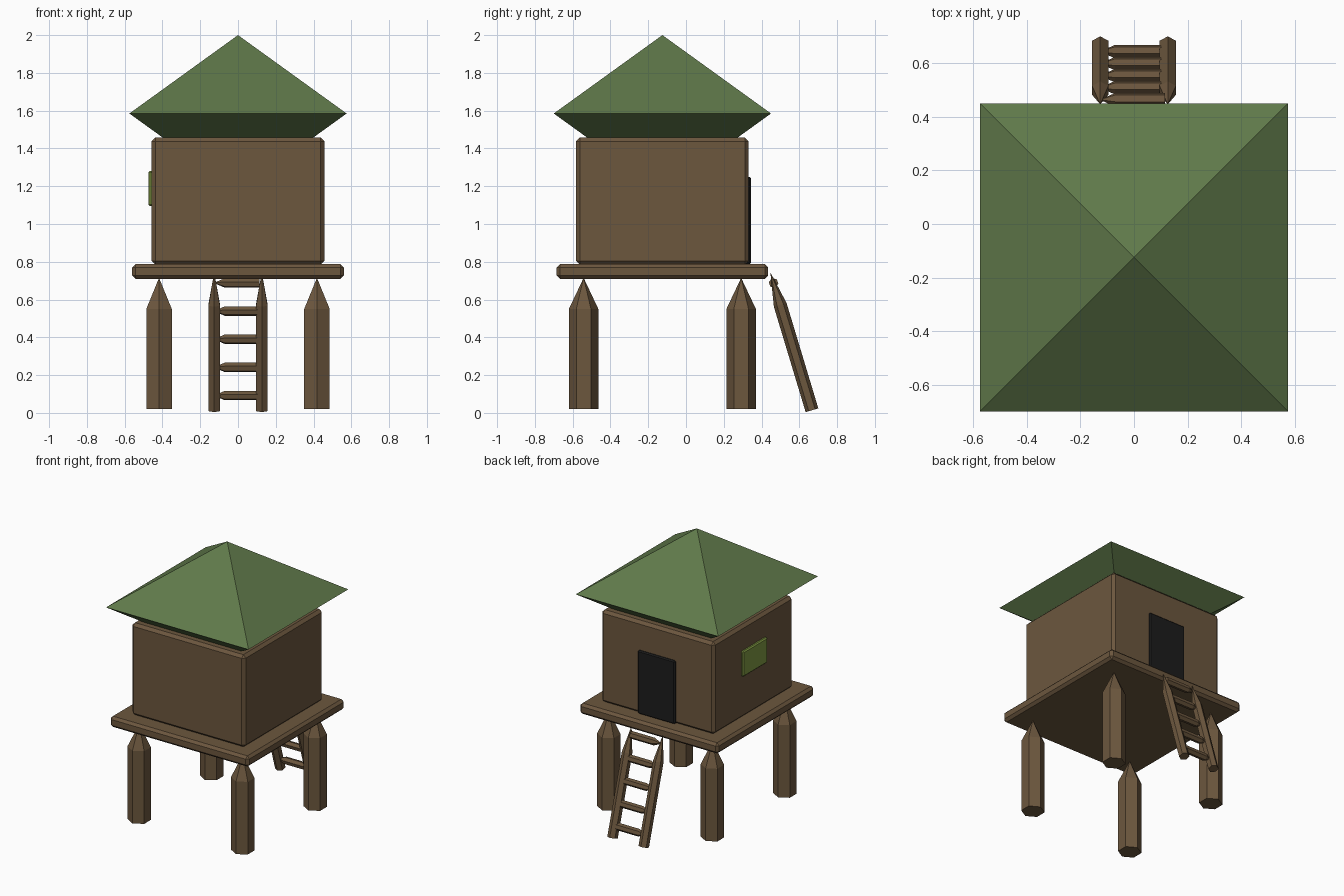
import bpy, bmesh, math
from mathutils import Matrix, Vector

if "Cube" in bpy.data.objects:
    bpy.data.objects.remove(bpy.data.objects["Cube"])


def material(name, rgb):
    m = bpy.data.materials.new(name)
    m.diffuse_color = (*rgb, 1)
    m.use_nodes = True
    m.node_tree.nodes["Principled BSDF"].inputs["Base Color"].default_value = m.diffuse_color
    return m


WOOD = material("brown wood", (0.150, 0.095, 0.048))
THATCH = material("roof green", (0.117, 0.192, 0.069))
PANE = material("window green", (0.215, 0.315, 0.055))
DARK = material("door black", (0.012, 0.012, 0.012))
CY = -0.125  # centre line of the hut in y


def finish(bm, name, mat):
    bmesh.ops.recalc_face_normals(bm, faces=bm.faces)
    me = bpy.data.meshes.new(name)
    bm.to_mesh(me)
    bm.free()
    me.materials.append(mat)
    ob = bpy.data.objects.new(name, me)
    bpy.context.collection.objects.link(ob)
    return ob


def box(name, lo, hi, mat, bevel):
    lo, hi = Vector(lo), Vector(hi)
    bm = bmesh.new()
    bmesh.ops.create_cube(bm, size=1, matrix=Matrix.Translation((lo + hi) / 2)
                          @ Matrix.Diagonal((*(hi - lo), 1)))
    bmesh.ops.bevel(bm, geom=bm.edges[:], offset=bevel, segments=1,
                    profile=0.5, affect='EDGES')
    return finish(bm, name, mat)


def stake(name, base, axis, vertex_dir, radius, body, tip):
    """Six-sided post from base along axis, ending in a pointed tip."""
    base, w = Vector(base), Vector(axis).normalized()
    u = Vector(vertex_dir)
    u = (u - w * u.dot(w)).normalized()
    v = w.cross(u)
    bm = bmesh.new()
    rings = []
    for h in (0, body):
        rings.append([bm.verts.new(base + w * h + radius * (
            u * math.cos(i * math.pi / 3) + v * math.sin(i * math.pi / 3)))
            for i in range(6)])
    point = bm.verts.new(base + w * (body + tip))
    low, high = rings
    bm.faces.new(low)
    for i in range(6):
        j = (i + 1) % 6
        bm.faces.new((low[i], low[j], high[j], high[i]))
        bm.faces.new((high[i], high[j], point))
    return finish(bm, name, WOOD)


# Hut body and deck
box("hut_walls", (-0.457, CY - 0.457, 0.785), (0.457, CY + 0.457, 1.458), WOOD, 0.02)
box("deck", (-0.56, CY - 0.56, 0.71), (0.56, CY + 0.56, 0.788), WOOD, 0.018)

# Roof: pyramid whose underside slopes back into the hut
bm = bmesh.new()
eave = [bm.verts.new((x * 0.575, CY + y * 0.575, 1.585))
        for x, y in ((-1, -1), (1, -1), (1, 1), (-1, 1))]
for z in (2.0, 1.17):
    peak = bm.verts.new((0, CY, z))
    for i in range(4):
        bm.faces.new((eave[i], eave[(i + 1) % 4], peak))
finish(bm, "roof", THATCH)

# Door on the back wall, window on the left wall
box("door", (-0.15, 0.30, 0.788), (0.15, 0.345, 1.25), DARK, 0.008)
box("window", (-0.475, CY - 0.14, 1.095), (-0.43, CY + 0.14, 1.28), PANE, 0.008)

# Four pointed legs
for sx in (-1, 1):
    for sy in (-1, 1):
        stake("leg", (sx * 0.418, CY + sy * 0.417, 0.02), (0, 0, 1), (0, 1, 0),
              0.078, 0.53, 0.165)

# Leaning ladder: two rails and five rungs pointed at one end
FOOT_Y, FOOT_Z = 0.667, 0.014
LEAN = Vector((0, -0.168, 0.557))
for sx in (-1, 1):
    stake("ladder_rail", (sx * 0.126, FOOT_Y, FOOT_Z), LEAN, (0, 1, 0),
          0.035, 0.583, 0.18)
for i in range(5):
    z = 0.092 + i * 0.149
    y = FOOT_Y + (z - FOOT_Z) * LEAN.y / LEAN.z
    stake("ladder_rung", (0.115, y, z), (-1, 0, 0), LEAN, 0.026, 0.185, 0.058)
